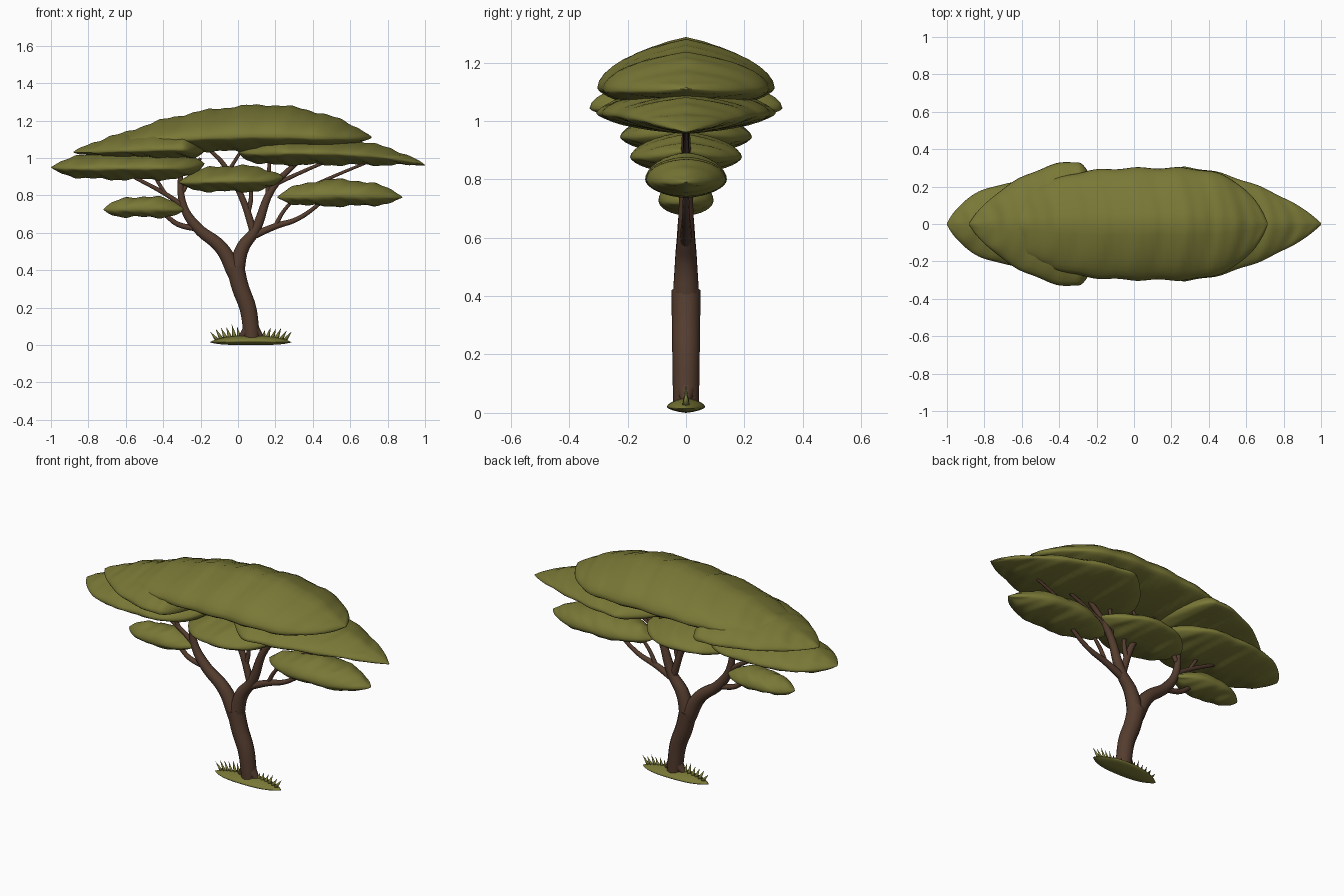
import bpy, bmesh, math, random

if "Cube" in bpy.data.objects:
    bpy.data.objects.remove(bpy.data.objects["Cube"])

random.seed(4)


def material(name, rgb):
    m = bpy.data.materials.new(name)
    m.diffuse_color = (*rgb, 1)
    m.use_nodes = True
    m.node_tree.nodes["Principled BSDF"].inputs["Base Color"].default_value = m.diffuse_color
    return m


GREEN = material("leaf olive green", (0.19, 0.186, 0.037))
BROWN = material("bark brown", (0.09, 0.046, 0.028))


def finish(name, bm, mat):
    bmesh.ops.recalc_face_normals(bm, faces=bm.faces)
    for f in bm.faces:
        f.smooth = True
    me = bpy.data.meshes.new(name)
    bm.to_mesh(me)
    bm.free()
    me.materials.append(mat)
    ob = bpy.data.objects.new(name, me)
    bpy.context.collection.objects.link(ob)


def pad(name, left, peak, right, low, high, depth, pw=2.4, pz=2.2, edge=0.4, lump=0.005, tent=0.35):
    """Lens-shaped mass along x: left/right are (x, z) tips, swelling towards x = peak."""
    bm = bmesh.new()
    rings, seg, n = [], 32, 80
    for i in range(n + 1):
        x = left[0] + (right[0] - left[0]) * (0.5 - 0.5 * math.cos(math.pi * i / n))
        tip = left if x < peak else right
        u = min(1, abs((x - peak) / (tip[0] - peak)))
        fz, fb, fw = (max(0.03, (1 - u ** p) ** 0.8) for p in (pz, pz + 1.5, pw))
        hi = tip[1] + (high - tip[1]) * fz
        lo = tip[1] + (low - tip[1]) * fb
        w = depth * fw * (1 + 3 * lump * math.sin(29 * x + 1))
        mid = lo + (hi - lo) * edge
        fade = min(1, (hi - lo) / 0.08) * lump
        ring = []
        for j in range(seg):
            ang = 2 * math.pi * j / seg
            c, s = math.cos(ang), math.sin(ang)
            # section is part ellipse, part tent
            h = (1 - tent) * s + tent * math.copysign(1 - abs(c), s)
            z = mid + (hi - mid if s > 0 else mid - lo) * h
            z += fade * s * (math.sin(27 * x + 3 * c * c) + 0.6 * math.sin(71 * x + 5 * c * c))
            ring.append(bm.verts.new((x, w * c, z)))
        rings.append(ring)
    for r, q in zip(rings, rings[1:]):
        for j in range(seg):
            k = (j + 1) % seg
            bm.faces.new((r[j], r[k], q[k], q[j]))
    bm.faces.new(rings[0])
    bm.faces.new(rings[-1])
    finish(name, bm, GREEN)


def branch(name, r0, r1, *pts):
    """Limb through (x, z) points in the y = 0 plane, tapering from r0 to r1."""
    cu = bpy.data.curves.new(name, 'CURVE')
    cu.dimensions = '3D'
    cu.bevel_depth = 1
    cu.bevel_resolution = 3
    cu.resolution_u = 6
    cu.use_fill_caps = True
    sp = cu.splines.new('BEZIER')
    sp.bezier_points.add(len(pts) - 1)
    for i, (x, z) in enumerate(pts):
        p = sp.bezier_points[i]
        p.co = (x, 0, z)
        p.radius = r0 + (r1 - r0) * i / (len(pts) - 1)
        p.handle_left_type = p.handle_right_type = 'AUTO'
    ob = bpy.data.objects.new(name, cu)
    bpy.context.collection.objects.link(ob)
    bpy.ops.object.select_all(action='DESELECT')
    ob.select_set(True)
    bpy.context.view_layer.objects.active = ob
    bpy.ops.object.convert(target='MESH')
    ob = bpy.context.object
    ob.data.materials.clear()
    ob.data.materials.append(BROWN)
    bpy.ops.object.shade_smooth()


# Foliage layers
pad("crown_top", (-0.74, 1.06), 0.15, (0.715, 1.11), 1.035, 1.284, 0.3, pw=3.3, pz=1.8, edge=0.32)
pad("crown_left", (-0.88, 1.03), -0.3, (-0.17, 1.06), 0.995, 1.17, 0.335, pw=1.8, pz=1.8, edge=0.28)
pad("canopy_left", (-1, 0.95), -0.5, (-0.18, 0.97), 0.885, 1.035, 0.225, pw=3, pz=3)
pad("canopy_right", (0, 1.035), 0.27, (1, 0.96), 0.963, 1.12, 0.305, pw=1.5, pz=2.3)
pad("middle_pad", (-0.32, 0.87), -0.03, (0.245, 0.9), 0.82, 0.96, 0.19)
pad("lower_right_pad", (0.21, 0.79), 0.53, (0.88, 0.79), 0.743, 0.885, 0.14, tent=0.1)
pad("lower_left_pad", (-0.72, 0.725), -0.5, (-0.28, 0.725), 0.683, 0.795, 0.095, tent=0.1)

# Trunk, limbs and roots
branch("trunk", 0.044, 0.05, (0.075, 0.02), (0.068, 0.1), (0.052, 0.2), (0.012, 0.31), (-0.015, 0.42))
branch("left_limb", 0.046, 0.013, (-0.012, 0.38), (-0.09, 0.52), (-0.22, 0.63), (-0.29, 0.74), (-0.31, 0.95))
branch("right_limb", 0.046, 0.011, (-0.012, 0.38), (0.025, 0.52), (0.09, 0.61), (0.18, 0.83), (0.36, 1.02))
branch("left_low_branch", 0.018, 0.008, (-0.2, 0.62), (-0.32, 0.645), (-0.4, 0.7), (-0.5, 0.73))
branch("left_outer_branch", 0.017, 0.009, (-0.28, 0.73), (-0.36, 0.79), (-0.58, 0.91))
branch("left_twig", 0.011, 0.008, (-0.39, 0.81), (-0.47, 0.94))
branch("left_inner_twig", 0.013, 0.009, (-0.295, 0.82), (-0.2, 1.0))
branch("right_low_branch", 0.022, 0.009, (0.07, 0.58), (0.2, 0.635), (0.32, 0.675), (0.48, 0.79))
branch("right_low_twig", 0.013, 0.008, (0.2, 0.635), (0.24, 0.71), (0.31, 0.79))
branch("middle_branch", 0.022, 0.009, (0.085, 0.6), (0.02, 0.79), (-0.08, 0.97), (-0.16, 1.05))
branch("middle_twig", 0.014, 0.01, (0.055, 0.71), (0.07, 0.8), (0.05, 0.9))
branch("centre_twig", 0.011, 0.008, (-0.05, 0.93), (0.03, 1.06))
branch("right_upper_twig", 0.015, 0.009, (0.16, 0.8), (0.17, 1.02))
branch("right_outer_branch", 0.013, 0.008, (0.2, 0.86), (0.33, 0.92), (0.54, 1.01))
branch("right_far_branch", 0.011, 0.007, (0.42, 0.86), (0.53, 0.91), (0.75, 1.0))
for side, word in ((-1, "left"), (1, "right")):
    branch("root_" + word, 0.034, 0.014, (0.07 + side * 0.015, 0.08), (0.07 + side * 0.06, 0.035))

# Grassy mound with blades leaning outward from the trunk
pad("ground_mound", (-0.15, 0.015), 0.07, (0.285, 0.015), 0, 0.052, 0.065, lump=0)
bm = bmesh.new()
for side in (-1, 1):
    for k in range(6):
        d = 0.06 + 0.023 * k
        x, h = 0.07 + side * d, 0.115 - 0.38 * abs(d - 0.085) - random.uniform(0, 0.025)
        tip = bm.verts.new((x + side * d * 0.25, 0, h))
        base = [bm.verts.new((x + 0.017 * math.cos(a * math.pi / 2), 0.014 * math.sin(a * math.pi / 2), 0.022))
                for a in range(4)]
        for j in range(4):
            bm.faces.new((base[j], base[(j + 1) % 4], tip))
        bm.faces.new(base[::-1])
finish("grass_blades", bm, GREEN)
